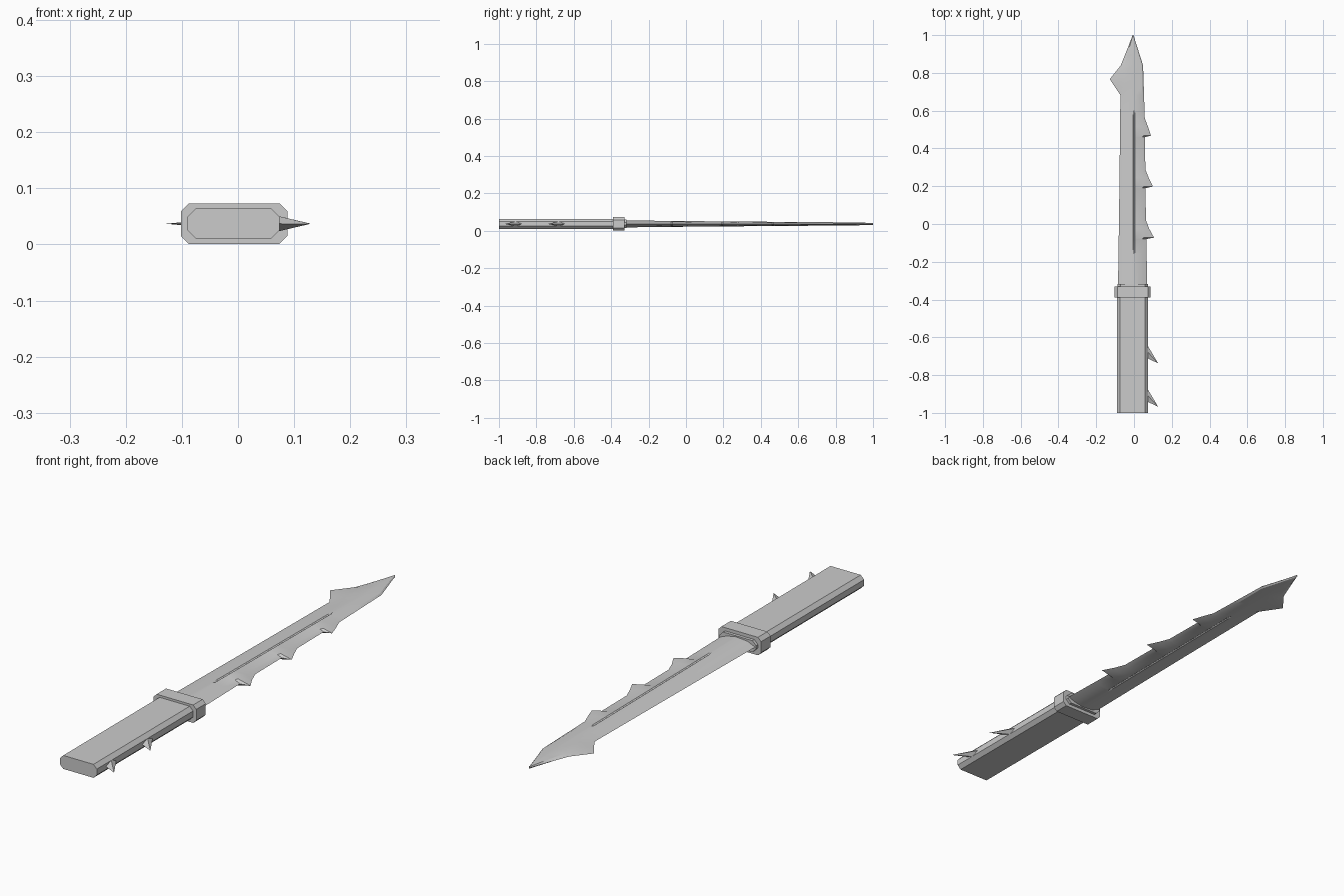
import bpy
import bmesh

cube = bpy.data.objects.get("Cube")
if cube:
    bpy.data.objects.remove(cube, do_unlink=True)

GREY = (0.6, 0.6, 0.6, 1)
grey = bpy.data.materials.new("light grey")
grey.use_nodes = True
grey.diffuse_color = GREY
grey.node_tree.nodes["Principled BSDF"].inputs["Base Color"].default_value = GREY

ZC = 0.037  # height of the weapon's centre plane


def loft(name, rings):
    """Skin a list of equal-length closed rings and cap both ends."""
    bm = bmesh.new()
    loops = [[bm.verts.new(p) for p in ring] for ring in rings]
    n = len(loops[0])
    for a, b in zip(loops, loops[1:]):
        for i in range(n):
            j = (i + 1) % n
            bm.faces.new((a[i], a[j], b[j], b[i]))
    bm.faces.new(loops[0])
    bm.faces.new(loops[-1])
    bmesh.ops.remove_doubles(bm, verts=bm.verts, dist=0.00005)
    bmesh.ops.recalc_face_normals(bm, faces=bm.faces)
    mesh = bpy.data.meshes.new(name)
    bm.to_mesh(mesh)
    bm.free()
    mesh.materials.append(grey)
    obj = bpy.data.objects.new(name, mesh)
    bpy.context.collection.objects.link(obj)
    return obj


def octagon(y, x0, x1, h, c):
    """Box outline with chamfered corners, h is the half height."""
    top = [(x0, h - c), (x0 + c, h), (x1 - c, h), (x1, h - c)]
    return [(x, y, ZC + z) for x, z in top] + [(x, y, ZC - z) for x, z in reversed(top)]


# Grip and guard
loft("grip", [octagon(y, -0.09, 0.074, 0.027, 0.015) for y in (-1, -0.36)])
loft("guard", [octagon(y, -0.102, 0.088, 0.036, 0.014) for y in (-0.39, -0.33)])
loft("blade_collar", [octagon(y, -0.088, 0.074, 0.023, 0.016) for y in (-0.34, -0.318)])

# Barbs on the grip, swept toward the pommel
for i, y in enumerate((-0.675, -0.905)):
    base = [(0.07, y + 0.035, ZC), (0.07, y, ZC + 0.014),
            (0.07, y - 0.035, ZC), (0.07, y, ZC - 0.014)]
    tip = [(0.128, y - 0.063, ZC)] * 3
    bm_ring = [(0.128 + dx, y - 0.063, ZC + dz)
               for dx, dz in ((0, 0.0004), (0.0004, 0), (0, -0.0004), (-0.0004, 0))]
    loft(f"grip_barb_{i + 1}", [base, bm_ring])


def lerp(y, table):
    for (y0, v0), (y1, v1) in zip(table, table[1:]):
        if y <= y1:
            return v0 + (v1 - v0) * (y - y0) / (y1 - y0)
    return table[-1][1]


# Blade outline: back edge, cutting edge and half thickness along y
BACK = [(-0.36, -0.085), (0.13, -0.078), (0.683, -0.072), (0.767, -0.128),
        (0.84, -0.07), (0.93, -0.034), (1, -0.007)]
EDGE = [(-0.36, 0.071), (0.016, 0.063), (0.29, 0.06), (0.56, 0.057), (0.84, 0.048), (1, -0.003)]
THICK = [(-0.36, 0.019), (0, 0.015), (0.5, 0.011), (0.9, 0.008), (1, 0.005)]


def section(y, tip=None, groove=0.0):
    xl, xr, t = lerp(y, BACK), lerp(y, EDGE), lerp(y, THICK)
    fade = min(1, max(0.02, (1 - y) / 0.16))
    mid = (xl + xr) / 2 * (1 - fade)
    shoulder = mid + 0.042 * fade
    if tip:
        xr, shoulder = tip, 0.05
    g = 0.004 * fade
    top = [(mid - 0.05 * fade, t * 0.8), (mid - g, t), (mid, t - groove),
           (mid + g, t), (shoulder, t * (0.85 if tip else 0.6))]
    return ([(xl, y, ZC)] + [(x, y, ZC + z) for x, z in top] + [(xr, y, ZC)]
            + [(x, y, ZC - z) for x, z in reversed(top)])


# Stations: plain ones, fuller ends, and a step for each tooth
DEPTH = 0.003
stations = {y: section(y) for y in
            (-0.36, -0.16, 0.6, 0.683, 0.725, 0.767, 0.8, 0.84, 0.89, 0.93, 0.97, 1)}
stations[-0.15] = section(-0.15, groove=DEPTH)
stations[0.59] = section(0.59, groove=DEPTH)
for y, tip in ((-0.08, 0.106), (0.19, 0.1), (0.46, 0.09)):
    stations[y] = section(y, groove=DEPTH)
    stations[y + 0.008] = section(y + 0.008, tip, DEPTH)
    stations[y + 0.055] = section(y + 0.055, 0.4 * tip + 0.038, DEPTH)
    stations[y + 0.1] = section(y + 0.1, groove=DEPTH)
blade = loft("blade", [stations[y] for y in sorted(stations)])

bpy.ops.object.select_all(action="DESELECT")
blade.select_set(True)
bpy.context.view_layer.objects.active = blade
bpy.ops.object.shade_smooth_by_angle(angle=0.35)
